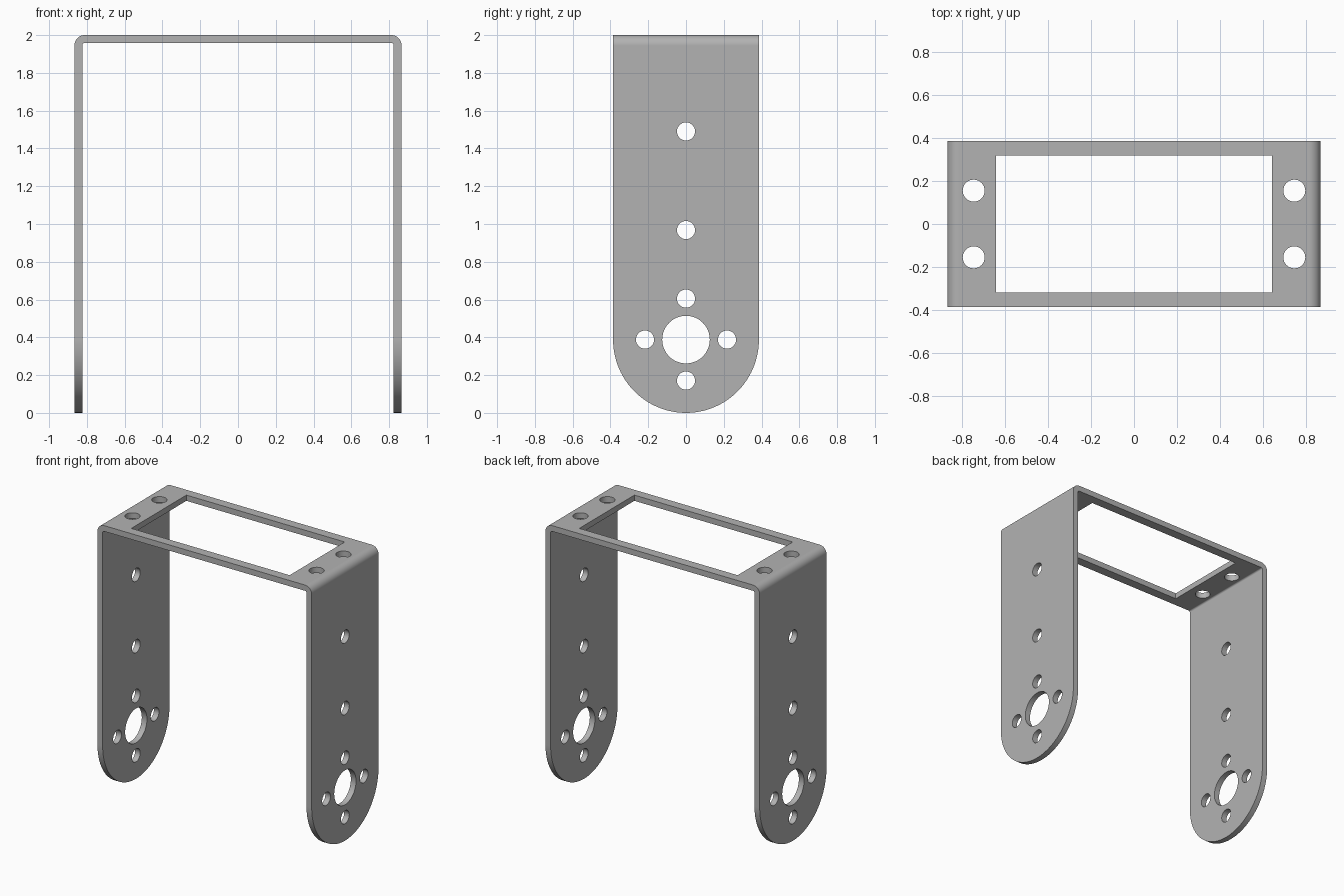
import bpy
import bmesh
from math import sin, cos, pi
from mathutils import Vector

if "Cube" in bpy.data.objects:
    bpy.data.objects.remove(bpy.data.objects["Cube"], do_unlink=True)

HALF_X, HALF_Y, TOP = 0.866, 0.386, 2.0
THICK = 0.042
BEND_OUT, BEND_IN = 0.054, 0.012
PIVOT_Z = 0.388

metal = bpy.data.materials.new("grey metal")
metal.use_nodes = True
grey = (0.45, 0.45, 0.45, 1)
metal.diffuse_color = grey
metal.node_tree.nodes["Principled BSDF"].inputs["Base Color"].default_value = grey


def arc(u, v, r, start, end, steps):
    """Points on a circular arc in a plane."""
    angles = [start + (end - start) * i / steps for i in range(steps + 1)]
    return [(u + r * cos(a), v + r * sin(a)) for a in angles]


def circle(u, v, r, steps=48):
    return arc(u, v, r, 0, 2 * pi, steps)[:-1]


def prism(name, outline, axis, low, high):
    """Extrude a closed outline along x, y or z."""
    place = {
        "x": lambda u, v, w: (w, u, v),
        "y": lambda u, v, w: (u, w, v),
        "z": lambda u, v, w: (u, v, w),
    }[axis]
    bm = bmesh.new()
    face = bm.faces.new([bm.verts.new(place(u, v, low)) for u, v in outline])
    grown = bmesh.ops.extrude_face_region(bm, geom=[face], use_keep_orig=True)
    verts = [e for e in grown["geom"] if isinstance(e, bmesh.types.BMVert)]
    bmesh.ops.translate(bm, verts=verts, vec=Vector(place(0, 0, high - low)))
    bmesh.ops.recalc_face_normals(bm, faces=bm.faces[:])
    mesh = bpy.data.meshes.new(name)
    bm.to_mesh(mesh)
    bm.free()
    mesh.materials.append(metal)
    obj = bpy.data.objects.new(name, mesh)
    bpy.context.collection.objects.link(obj)
    return obj


def carve(target, cutter, operation="DIFFERENCE"):
    """Apply a boolean and discard the cutter."""
    cutter.hide_render = True
    mod = target.modifiers.new("carve", "BOOLEAN")
    mod.operation, mod.solver, mod.object = operation, "EXACT", cutter
    bpy.context.view_layer.update()
    graph = bpy.context.evaluated_depsgraph_get()
    result = bpy.data.meshes.new_from_object(target.evaluated_get(graph))
    target.modifiers.remove(mod)
    target.data = result
    bpy.data.objects.remove(cutter, do_unlink=True)


# Bent strip: outer outline up and over, inner outline back again
def bent_outline(half, top, radius):
    right = arc(half - radius, top - radius, radius, 0, pi / 2, 10)
    left = [(-x, z) for x, z in reversed(right)]
    return [(half, -0.1)] + right + left + [(-half, -0.1)]


outer = bent_outline(HALF_X, TOP, BEND_OUT)
inner = bent_outline(HALF_X - THICK, TOP - THICK, BEND_IN)
bracket = prism("u_bracket", outer + inner[::-1], "y", -0.5, 0.5)

# Trim to width and round the lower leg ends
side = [(HALF_Y, 2.2), (-HALF_Y, 2.2)] + arc(0, PIVOT_Z, HALF_Y, pi, 2 * pi, 48)
side = [(y, z if z > PIVOT_Z else PIVOT_Z + (z - PIVOT_Z) * PIVOT_Z / HALF_Y)
        for y, z in side]
carve(bracket, prism("side_trim", side, "x", -1, 1), "INTERSECT")

# Pivot hole, its ring of four screw holes, and two upper leg holes
ring = 0.217
small = [(-ring, PIVOT_Z), (ring, PIVOT_Z), (0, PIVOT_Z - ring),
         (0, PIVOT_Z + ring), (0, 0.968), (0, 1.49)]
carve(bracket, prism("pivot_cutter", circle(0, PIVOT_Z, 0.126), "x", -1, 1))
for y, z in small:
    carve(bracket, prism("screw_cutter", circle(y, z, 0.048, 32), "x", -1, 1))

# Rectangular window and four mounting holes in the top plate
window = [(-0.64, -0.318), (0.64, -0.318), (0.64, 0.318), (-0.64, 0.318)]
carve(bracket, prism("window_cutter", window, "z", 1.8, 2.2))
for sx in (-1, 1):
    for sy in (-1, 1):
        hole = circle(sx * 0.744, sy * 0.155, 0.051, 32)
        carve(bracket, prism("mount_cutter", hole, "z", 1.8, 2.2))

# Smooth bends and holes, crisp edges, flat plates
bpy.ops.object.select_all(action="DESELECT")
bracket.select_set(True)
bpy.context.view_layer.objects.active = bracket
bpy.ops.object.shade_smooth_by_angle(angle=pi / 6)
weighted = bracket.modifiers.new("flat plates", "WEIGHTED_NORMAL")
weighted.keep_sharp = True
